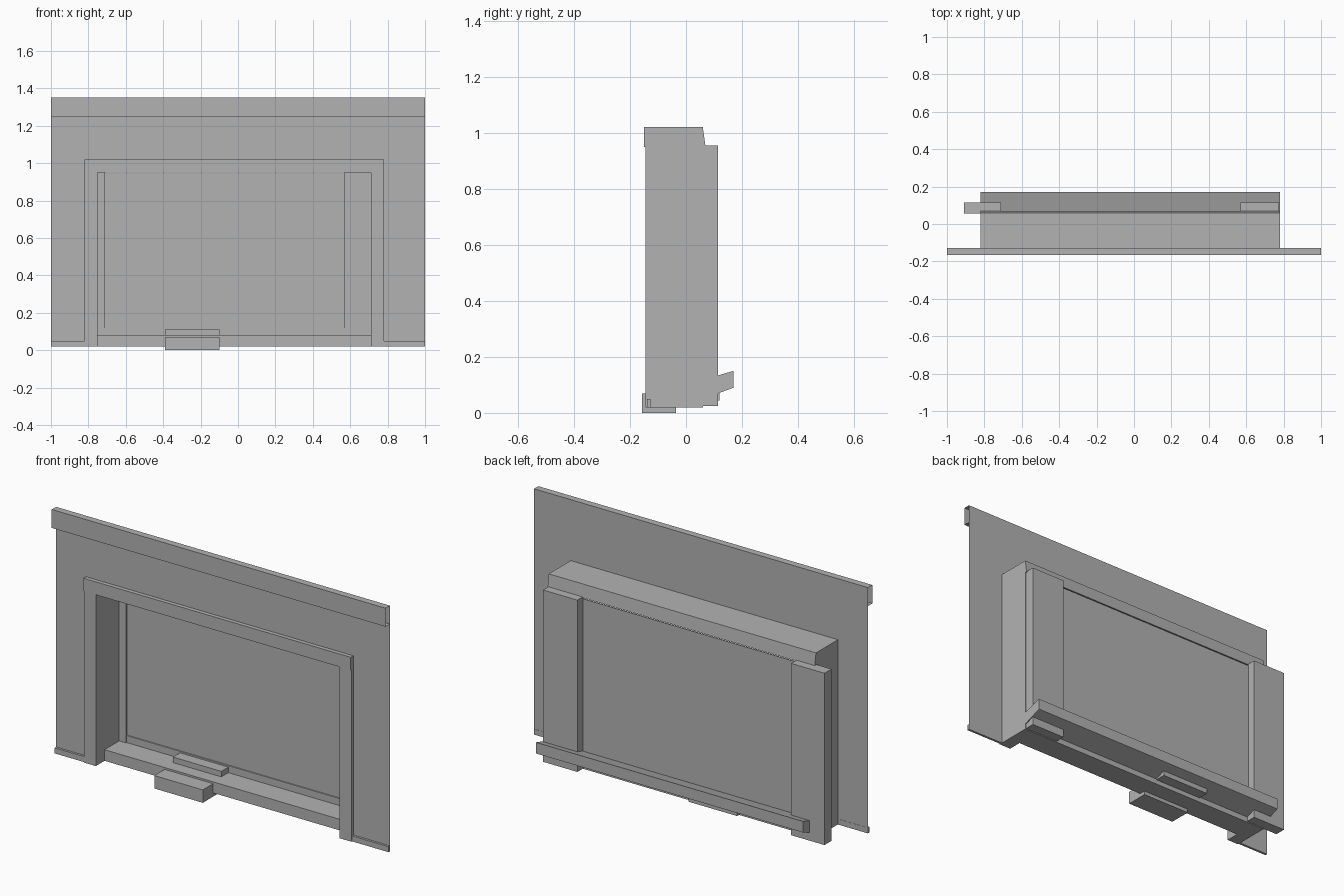
import bpy
import bmesh

cube = bpy.data.objects.get("Cube")
if cube:
    bpy.data.objects.remove(cube, do_unlink=True)

grey = bpy.data.materials.new("plain grey")
grey.use_nodes = True
colour = (0.45, 0.45, 0.45, 1)
grey.diffuse_color = colour
grey.node_tree.nodes["Principled BSDF"].inputs["Base Color"].default_value = colour


def finish(name, bm):
    mesh = bpy.data.meshes.new(name)
    bm.to_mesh(mesh)
    bm.free()
    mesh.materials.append(grey)
    obj = bpy.data.objects.new(name, mesh)
    bpy.context.collection.objects.link(obj)
    return obj


def extrude_x(name, profile, x0, x1, solid=True):
    """Sweep a (y, z) profile along x; solid ones are closed and capped."""
    bm = bmesh.new()
    a = [bm.verts.new((x0, y, z)) for y, z in profile]
    b = [bm.verts.new((x1, y, z)) for y, z in profile]
    n = len(profile)
    for i in range(n if solid else n - 1):
        j = (i + 1) % n
        bm.faces.new((a[i], b[i], b[j], a[j]))
    if solid:
        bm.faces.new(a)
        bm.faces.new(b)
        bmesh.ops.recalc_face_normals(bm, faces=bm.faces)
    return finish(name, bm)


def box(name, x, y, z):
    profile = [(y[0], z[0]), (y[1], z[0]), (y[1], z[1]), (y[0], z[1])]
    return extrude_x(name, profile, *x)


WALL_Y = -0.128
OUT_L, OUT_R = -0.82, 0.78      # outer edges of the surround
IN_L, IN_R = -0.75, 0.71        # inner edges of the surround

# Thin wall sheet with a cut-out behind the surround
bm = bmesh.new()
xs = (-1, OUT_L, OUT_R, 1)
zs = (0.03, 0.98, 1.35)
grid = [[bm.verts.new((x, WALL_Y, z)) for x in xs] for z in zs]
for r in range(2):
    for c in range(3):
        if (r, c) != (0, 1):
            bm.faces.new((grid[r][c], grid[r][c + 1], grid[r + 1][c + 1], grid[r + 1][c]))
bmesh.ops.delete(bm, geom=[v for v in bm.verts if not v.link_faces], context='VERTS')
finish("wall_sheet", bm)

# Open channel along the top of the wall
extrude_x("top_channel",
          [(WALL_Y, 1.25), (-0.165, 1.25), (-0.165, 1.35), (WALL_Y, 1.35)],
          -1, 1, solid=False)

# Low baseboards either side of the surround
for name, x in (("right_baseboard", (-1, OUT_L)), ("left_baseboard", (OUT_R, 1))):
    box(name, x, (-0.14, WALL_Y + 0.001), (0.02, 0.05))

# Deep surround: two jambs, a header with a slanted back, and a sill
box("right_jamb", (OUT_L, IN_L), (-0.145, 0.06), (0.02, 0.95))
box("left_jamb", (IN_R, OUT_R), (-0.145, 0.06), (0.02, 0.95))
extrude_x("header", [(-0.15, 0.95), (0.07, 0.95), (0.06, 1.02), (-0.15, 1.02)], OUT_L, OUT_R)
box("sill", (IN_L, IN_R), (-0.07, 0.06), (0.02, 0.08))

# Back panel held between two rear posts
box("back_panel", (-0.71, 0.57), (0.064, 0.069), (0.1, 0.945))
box("right_rear_post", (-0.91, -0.71), (0.055, 0.115), (0.025, 0.955))
box("left_rear_post", (0.57, 0.775), (0.055, 0.115), (0.025, 0.955))

# Tilted rear ledge
extrude_x("rear_ledge", [(0.06, 0.05), (0.17, 0.09), (0.17, 0.15), (0.06, 0.118)], OUT_L, OUT_R)

# Small blocks on and in front of the sill
box("front_step", (-0.39, -0.1), (-0.158, -0.035), (0, 0.07))
box("sill_block", (-0.39, -0.1), (0.0, 0.12), (0.045, 0.11))
